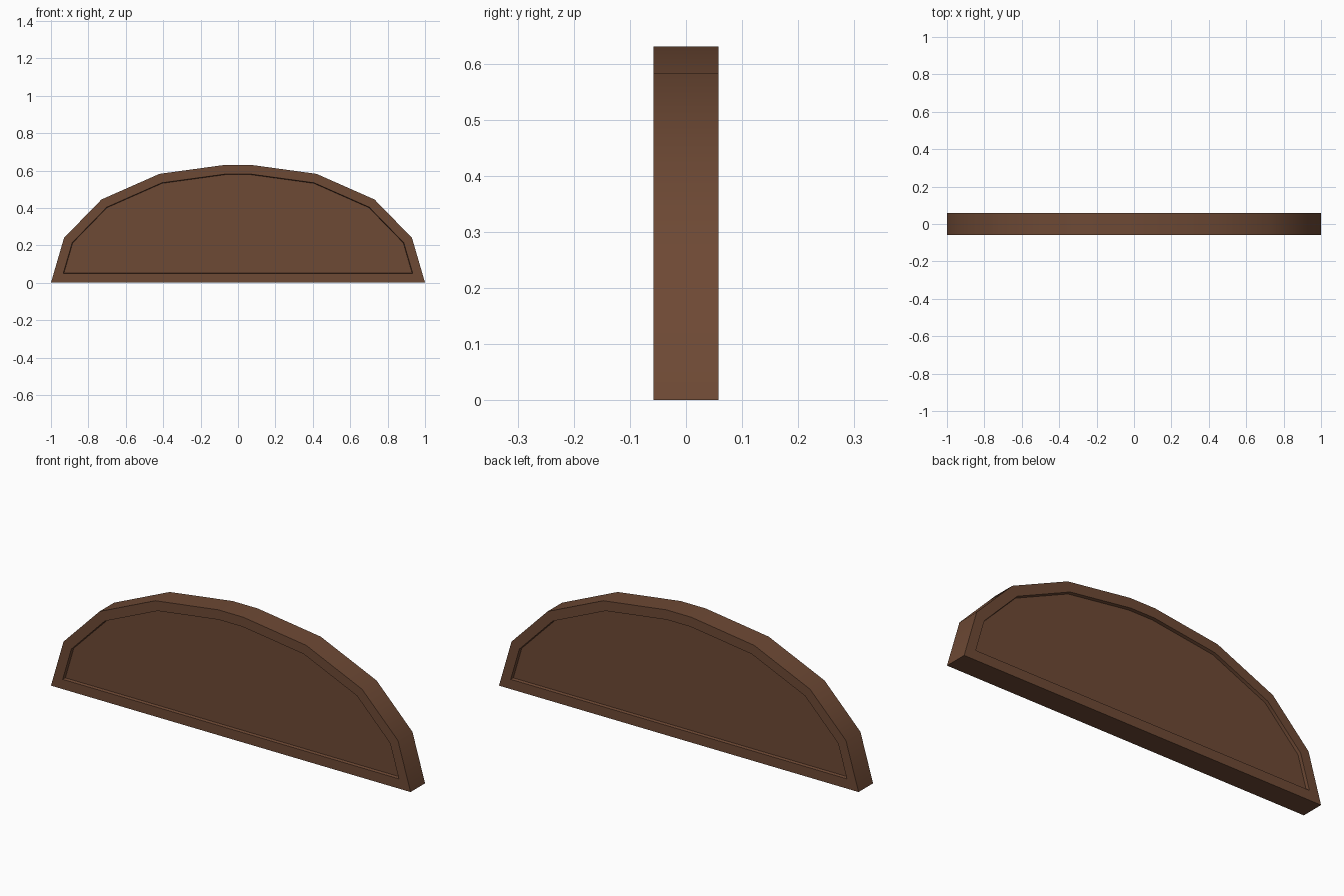
import bpy, bmesh, math

cube = bpy.data.objects.get("Cube")
if cube:
    bpy.data.objects.remove(cube, do_unlink=True)

# Dark brown wood
wood = bpy.data.materials.new("dark_brown_wood")
wood.use_nodes = True
colour = (0.155, 0.067, 0.035, 1)
wood.diffuse_color = colour
bsdf = wood.node_tree.nodes["Principled BSDF"]
bsdf.inputs["Base Color"].default_value = colour
bsdf.inputs["Roughness"].default_value = 0.8

# Half of the arched outline, mirrored to the other side
HALF = [(1, 0), (0.93, 0.24), (0.73, 0.445), (0.42, 0.582), (0.07, 0.63)]
outline = HALF + [(-x, z) for x, z in reversed(HALF)]
THICK = 0.115

bm = bmesh.new()
face = bm.faces.new([bm.verts.new((x, -THICK / 2, z)) for x, z in outline])
grown = bmesh.ops.extrude_face_region(bm, geom=[face], use_keep_orig=True)
verts = [g for g in grown["geom"] if isinstance(g, bmesh.types.BMVert)]
bmesh.ops.translate(bm, verts=verts, vec=(0, THICK, 0))
bmesh.ops.recalc_face_normals(bm, faces=bm.faces)

# Flat rim, then a shallow sunken panel on front and back
panels = [f for f in bm.faces if abs(f.normal.y) > 0.9]
for width, depth in ((0.049, 0), (0.003, -0.015)):
    bmesh.ops.inset_individual(bm, faces=panels, thickness=width,
                               depth=depth, use_even_offset=True)

mesh = bpy.data.meshes.new("arched_panel")
bm.to_mesh(mesh)
bm.free()
mesh.materials.append(wood)
board = bpy.data.objects.new("arched_panel", mesh)
bpy.context.collection.objects.link(board)

# Smooth around the arch, crisp at the rims
bpy.ops.object.select_all(action="DESELECT")
board.select_set(True)
bpy.context.view_layer.objects.active = board
bpy.ops.object.shade_smooth_by_angle(angle=math.radians(35))
